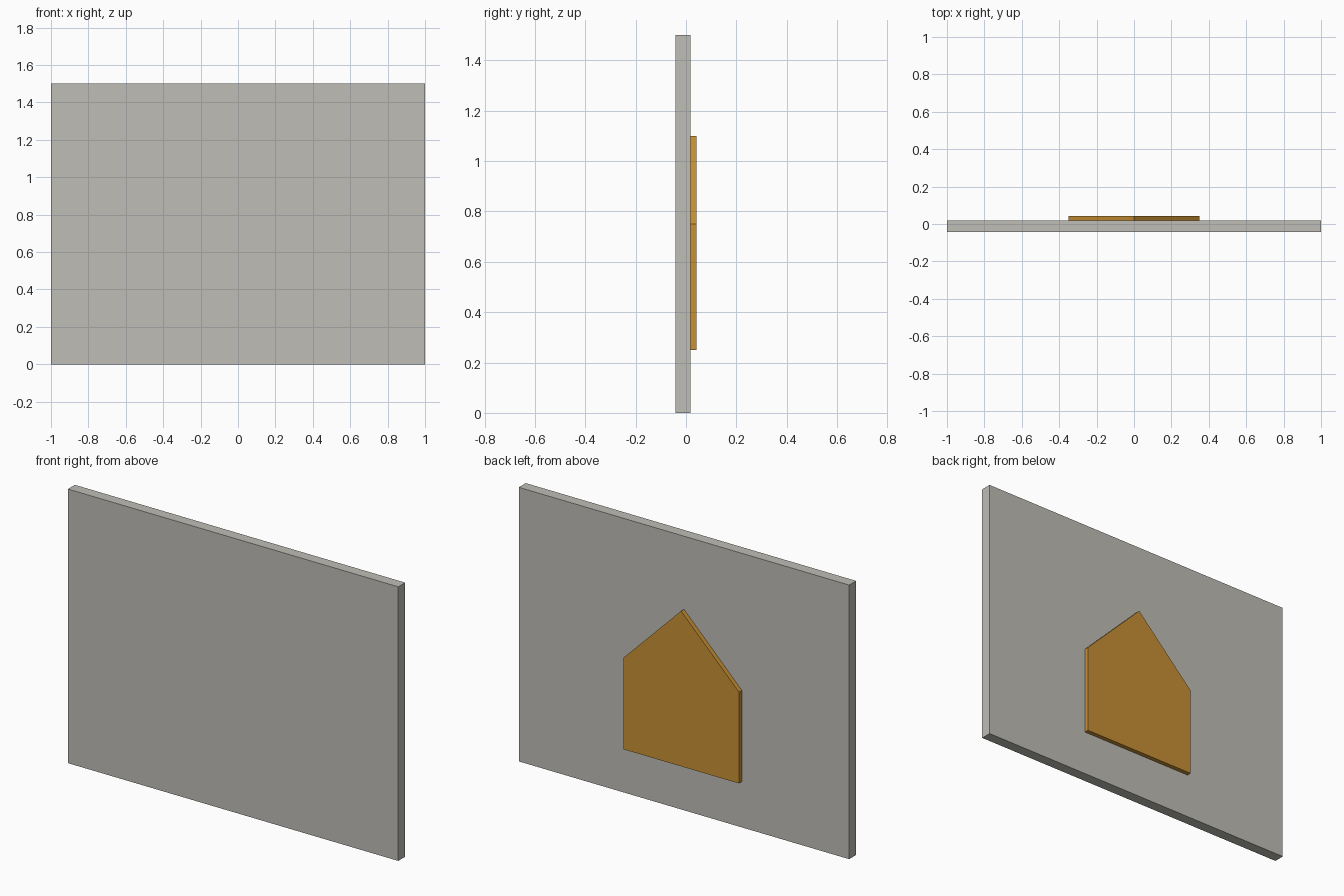
import bpy
import bmesh

cube = bpy.data.objects.get("Cube")
if cube:
    bpy.data.objects.remove(cube, do_unlink=True)


def make_material(name, rgb):
    mat = bpy.data.materials.new(name)
    mat.use_nodes = True
    colour = (*rgb, 1.0)
    mat.diffuse_color = colour
    mat.node_tree.nodes["Principled BSDF"].inputs["Base Color"].default_value = colour
    return mat


def extruded_plate(name, outline, y_front, y_back, mat):
    """Extrude an x-z outline from y_front to y_back."""
    bm = bmesh.new()
    face = bm.faces.new([bm.verts.new((x, y_front, z)) for x, z in outline])
    result = bmesh.ops.extrude_face_region(bm, geom=[face])
    moved = [v for v in result["geom"] if isinstance(v, bmesh.types.BMVert)]
    bmesh.ops.translate(bm, verts=moved, vec=(0, y_back - y_front, 0))
    bmesh.ops.recalc_face_normals(bm, faces=bm.faces)
    mesh = bpy.data.meshes.new(name)
    bm.to_mesh(mesh)
    bm.free()
    mesh.materials.append(mat)
    obj = bpy.data.objects.new(name, mesh)
    bpy.context.collection.objects.link(obj)
    return obj


grey = make_material("warm grey", (0.52, 0.51, 0.47))
ochre = make_material("ochre", (0.58, 0.28, 0.035))

# Flat rectangular panel
extruded_plate("panel", [(-1, 0), (1, 0), (1, 1.5), (-1, 1.5)],
               -0.0425, 0.0175, grey)

# House-shaped plaque on the back of the panel
extruded_plate("gabled_plaque",
               [(-0.35, 0.25), (0.35, 0.25), (0.35, 0.75), (0, 1.1), (-0.35, 0.75)],
               0.0175, 0.0425, ochre)
